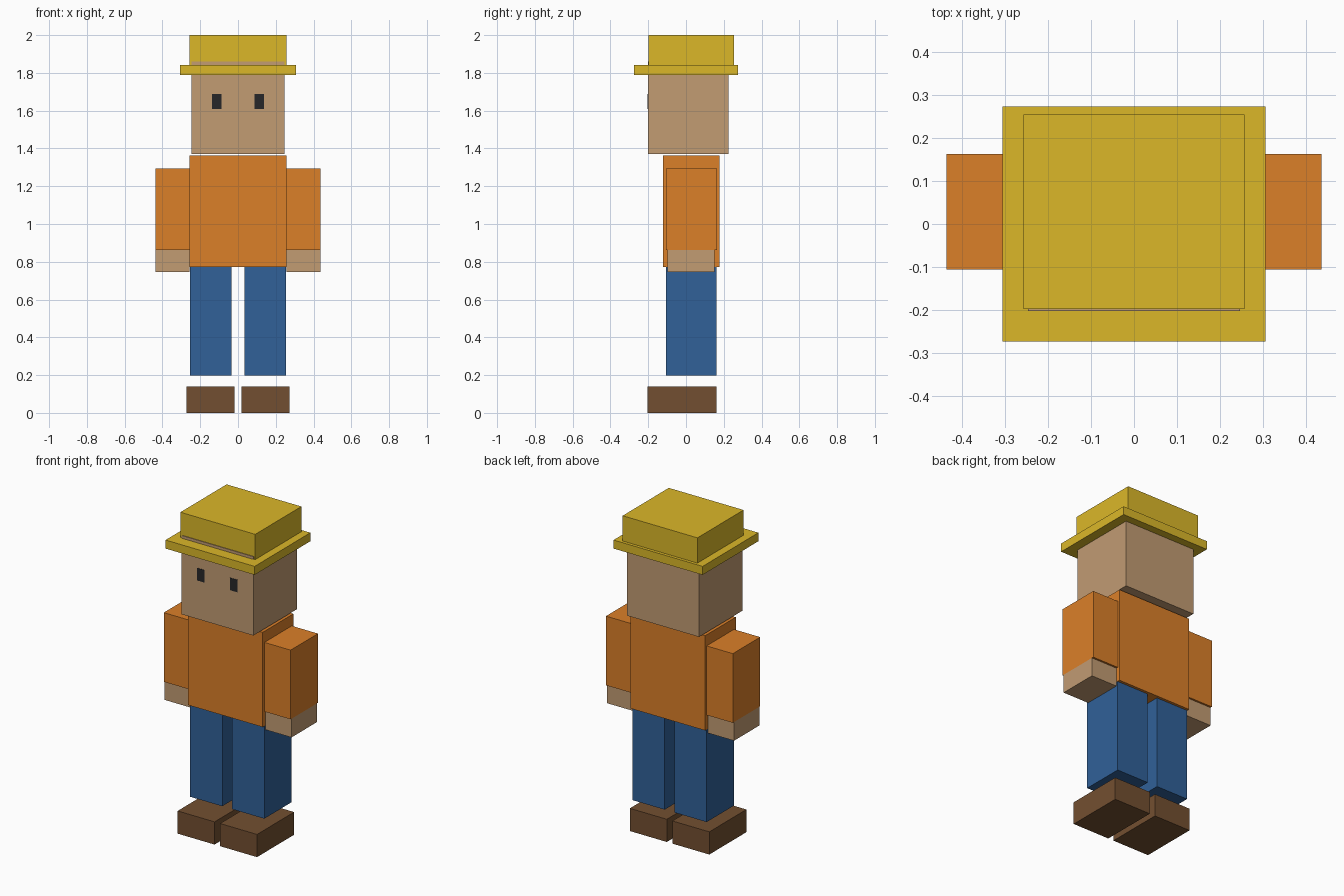
import bpy

if "Cube" in bpy.data.objects:
    bpy.data.objects.remove(bpy.data.objects["Cube"])


def material(name, rgb):
    # Screen colour converted to Blender's linear colour
    m = bpy.data.materials.new(name)
    m.diffuse_color = (*[((c + 0.055) / 1.055) ** 2.4 for c in rgb], 1)
    m.use_nodes = True
    m.node_tree.nodes["Principled BSDF"].inputs["Base Color"].default_value = m.diffuse_color
    return m


orange = material("orange_cloth", (0.86, 0.50, 0.16))
skin = material("skin", (0.76, 0.61, 0.45))
yellow = material("yellow_hat", (0.86, 0.72, 0.16))
blue = material("blue_denim", (0.19, 0.38, 0.60))
brown = material("brown_leather", (0.45, 0.31, 0.19))
dark = material("dark_eye", (0.15, 0.15, 0.16))


def box(name, x, y, z, mat):
    """Box spanning the given (min, max) ranges."""
    bpy.ops.mesh.primitive_cube_add(size=1)
    ob = bpy.context.object
    ob.name = name
    ob.location = [(a + b) / 2 for a, b in (x, y, z)]
    ob.scale = [b - a for a, b in (x, y, z)]
    bpy.ops.object.transform_apply(location=False, rotation=False, scale=True)
    ob.data.materials.append(mat)


def pair(name, x, y, z, mat):
    """The same box on both sides of the body."""
    box(name + "_right", x, y, z, mat)
    box(name + "_left", (-x[1], -x[0]), y, z, mat)


# Head and body
box("head", (-0.247, 0.247), (-0.202, 0.225), (1.37, 1.86), skin)
box("torso", (-0.256, 0.256), (-0.123, 0.178), (0.773, 1.362), orange)
pair("eye", (0.088, 0.138), (-0.204, -0.200), (1.61, 1.687), dark)

# Hat
box("hat_brim", (-0.306, 0.306), (-0.274, 0.274), (1.79, 1.843), yellow)
box("hat_crown", (-0.257, 0.257), (-0.198, 0.255), (1.843, 2.0), yellow)

# Arms
pair("sleeve", (0.256, 0.436), (-0.106, 0.163), (0.863, 1.293), orange)
pair("hand", (0.256, 0.436), (-0.097, 0.151), (0.747, 0.863), skin)

# Legs and shoes
pair("leg", (0.034, 0.255), (-0.106, 0.161), (0.197, 0.773), blue)
pair("shoe", (0.019, 0.273), (-0.203, 0.161), (0.0, 0.141), brown)
